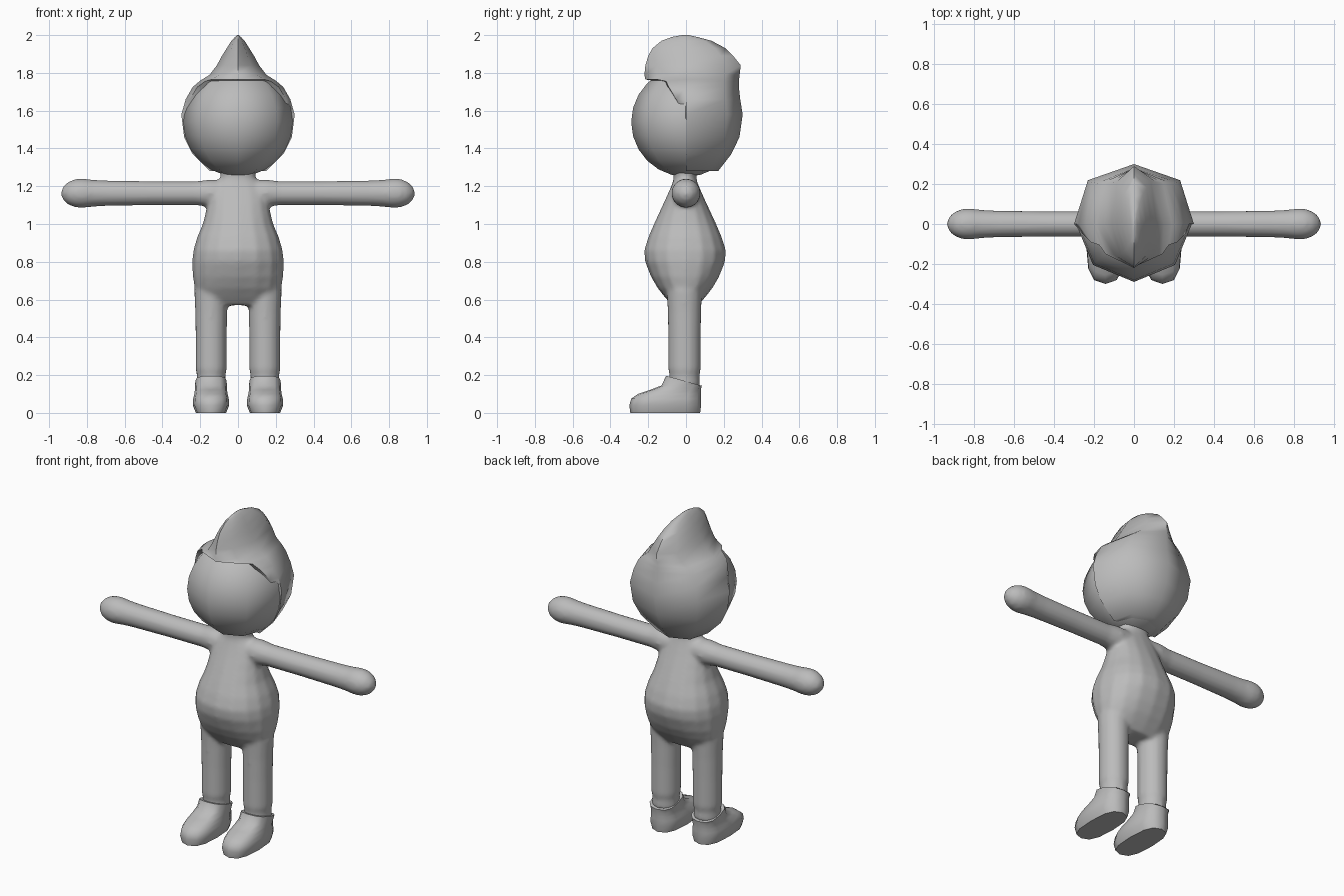
import bpy, bmesh
from math import sin, cos, pi
from mathutils import Vector

if "Cube" in bpy.data.objects:
    bpy.data.objects.remove(bpy.data.objects["Cube"])

grey = bpy.data.materials.new("plain grey")
grey.use_nodes = True
colour = (0.5, 0.5, 0.5, 1)
grey.diffuse_color = colour
grey.node_tree.nodes["Principled BSDF"].inputs["Base Color"].default_value = colour


def add_loft(bm, rings):
    """Skin a stack of equal rings and cap both ends."""
    rows = [[bm.verts.new(p) for p in ring] for ring in rings]
    n = len(rows[0])
    for a, b in zip(rows, rows[1:]):
        for i in range(n):
            j = (i + 1) % n
            bm.faces.new((a[i], a[j], b[j], b[i]))
    bm.faces.new(rows[0][::-1])
    bm.faces.new(rows[-1])


def oval(centre, rx, ry, n=16, power=1.0, slope=0.0):
    """Horizontal oval ring; power below 1 makes it boxier."""
    pts = []
    for i in range(n):
        c, s = cos(2 * pi * i / n), sin(2 * pi * i / n)
        x = rx * abs(c) ** power * (1 if c > 0 else -1)
        y = ry * abs(s) ** power * (1 if s > 0 else -1)
        pts.append(Vector(centre) + Vector((x, y, -slope * y)))
    return pts


def finish(name, bm, angle=None):
    bmesh.ops.recalc_face_normals(bm, faces=bm.faces)
    mesh = bpy.data.meshes.new(name)
    bm.to_mesh(mesh)
    bm.free()
    mesh.materials.append(grey)
    obj = bpy.data.objects.new(name, mesh)
    bpy.context.collection.objects.link(obj)
    bpy.ops.object.select_all(action='DESELECT')
    obj.select_set(True)
    bpy.context.view_layer.objects.active = obj
    if angle:
        bpy.ops.object.shade_smooth_by_angle(angle=angle)
    else:
        bpy.ops.object.shade_smooth()
    return obj


# Body: torso, arms and legs fused into one skin
bm = bmesh.new()
torso = [(.57, .17, .07), (.61, .215, .105), (.66, .23, .145), (.72, .24, .18),
         (.8, .243, .212), (.86, .237, .217), (.93, .217, .195), (1.0, .187, .165),
         (1.08, .168, .128), (1.14, .16, .1), (1.19, .14, .078), (1.22, .112, .066),
         (1.245, .092, .06), (1.3, .1, .065)]
add_loft(bm, [oval((0, -.005, z), rx, ry, power=.9) for z, rx, ry in torso])
arm = [(.05, .07), (.15, .073), (.22, .064), (.45, .064), (.7, .068), (.77, .072),
       (.82, .078), (.86, .076), (.9, .06), (.925, .036), (.936, .012)]
leg = [(.14, .078), (.2, .076), (.23, .083), (.4, .083), (.53, .085), (.65, .09)]
for side in (1, -1):
    add_loft(bm, [[Vector((side * x, p.x, 1.163 + p.y)) for p in oval((0, 0, 0), r, r)]
                  for x, r in arm])
    add_loft(bm, [oval((side * .142, -.008, z), r, r + .004) for z, r in leg])
body = finish("body", bm)
remesh = body.modifiers.new("fuse", 'REMESH')
remesh.mode = 'VOXEL'
remesh.voxel_size = .012
remesh.use_smooth_shade = True
soften = body.modifiers.new("soften", 'SMOOTH')
soften.factor = .5
soften.iterations = 6

# Shoes: flat sole, low toe, slanted collar (height, front, back, half width)
shoe = [(0, -.295, .075, .08), (.04, -.3, .08, .096), (.075, -.29, .08, .094),
        (.1, -.255, .08, .088), (.122, -.19, .08, .085), (.145, -.13, .082, .084),
        (.17, -.105, .084, .083)]
for label, side in (("left", 1), ("right", -1)):
    bm = bmesh.new()
    add_loft(bm, [oval((side * .143, (f + b) / 2, z), w, (b - f) / 2, 12, .75,
                       .28 if z > .16 else 0) for z, f, b, w in shoe])
    finish(label + "_shoe", bm, 1.0)

# Head
bm = bmesh.new()
bmesh.ops.create_uvsphere(bm, u_segments=8, v_segments=12, radius=.29)
bmesh.ops.translate(bm, verts=bm.verts, vec=(0, 0, 1.54))
finish("head", bm)

# Hair: shell around the back of the head rising to a ridged quiff
# (height, half width, back, front, front corner spread)
hair = [(1.28, .15, .17, .0, .8), (1.37, .24, .24, -.01, .8), (1.46, .285, .283, -.01, .8),
        (1.58, .3, .3, -.01, .85), (1.66, .277, .287, -.075, .92),
        (1.725, .24, .28, -.13, .9), (1.755, .205, .28, -.15, .85),
        (1.765, .19, .281, -.215, .75), (1.79, .15, .284, -.22, .65),
        (1.84, .112, .29, -.215, .62), (1.89, .085, .25, -.2, .6),
        (1.93, .06, .21, -.178, .6), (1.97, .035, .135, -.13, .6),
        (1.99, .016, .06, -.075, .6), (2.0, .004, .015, -.02, .6)]
bm = bmesh.new()
rings = []
for z, w, back, front, spread in hair:
    half = [(w, 0), (w * .77, back * .73)]
    corner = (w * spread, front * .7)
    outline = half + [(0, back)] + [(-x, y) for x, y in half[::-1]]
    outline += [(-corner[0], corner[1]), (0, front), corner]
    rings.append([Vector((x, y, z)) for x, y in outline])
add_loft(bm, rings)
finish("hair", bm, 1.1)
